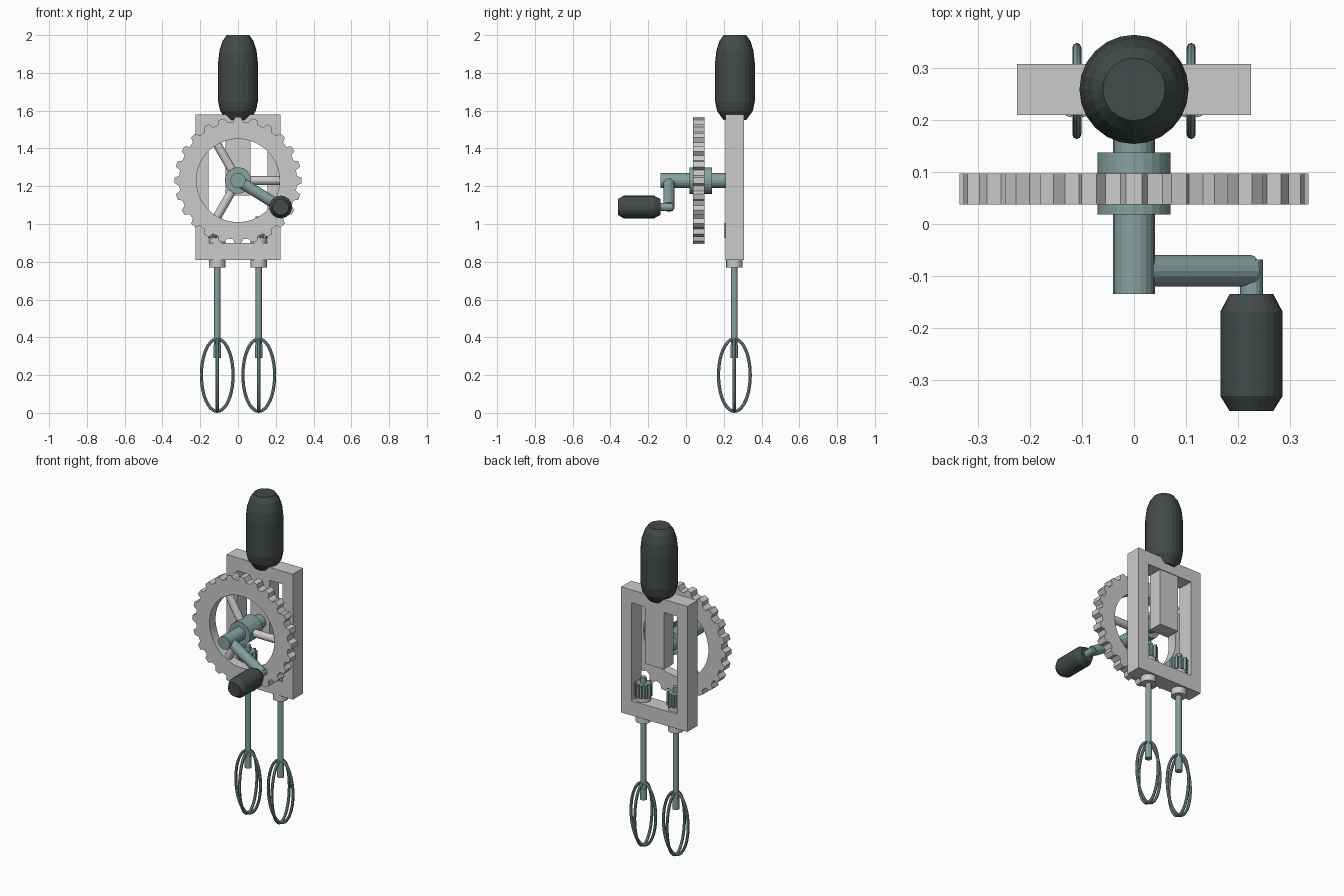
import bpy, bmesh
from math import sin, cos, pi
from mathutils import Vector, Matrix

if "Cube" in bpy.data.objects:
    bpy.data.objects.remove(bpy.data.objects["Cube"])


def material(name, rgb):
    m = bpy.data.materials.new(name)
    m.diffuse_color = (*rgb, 1)
    m.use_nodes = True
    m.node_tree.nodes["Principled BSDF"].inputs["Base Color"].default_value = m.diffuse_color
    return m


STEEL = material("teal_steel", (0.24, 0.36, 0.35))
GRIP = material("dark_grip", (0.055, 0.07, 0.068))


def finish(bm, name, mat=None):
    bmesh.ops.recalc_face_normals(bm, faces=bm.faces)
    me = bpy.data.meshes.new(name)
    bm.to_mesh(me)
    bm.free()
    ob = bpy.data.objects.new(name, me)
    bpy.context.collection.objects.link(ob)
    if mat:
        me.materials.append(mat)
    return ob


def lathe(name, start, end, profile, mat=None, sides=24):
    """Closed turned solid; profile is (fraction along the axis, radius)."""
    a, b = Vector(start), Vector(end)
    rot = (b - a).to_track_quat('Z', 'Y')
    bm = bmesh.new()
    rings = []
    for t, r in profile:
        rings.append([bm.verts.new(a.lerp(b, t) + rot @ Vector(
            (r * cos(2 * pi * i / sides), r * sin(2 * pi * i / sides), 0)))
            for i in range(sides)])
    for p, q in zip(rings, rings[1:]):
        for i in range(sides):
            j = (i + 1) % sides
            bm.faces.new((p[i], p[j], q[j], q[i]))
    bm.faces.new(rings[0])
    bm.faces.new(rings[-1])
    return finish(bm, name, mat)


def rod(name, start, end, r, mat=None, sides=16):
    return lathe(name, start, end, [(0, r), (1, r)], mat, sides)


def plate(name, outer, d0, d1, inner=None, mat=None, upright=True):
    """Extrude an outline, optionally with a matching inner hole."""
    bm = bmesh.new()

    def loop(pts, d):
        return [bm.verts.new((u, d, v) if upright else (u, v, d)) for u, v in pts]

    def bridge(p, q):
        for i in range(len(p)):
            j = (i + 1) % len(p)
            bm.faces.new((p[i], p[j], q[j], q[i]))

    a, b = loop(outer, d0), loop(outer, d1)
    bridge(a, b)
    if inner:
        c, d = loop(inner, d0), loop(inner, d1)
        bridge(c, d)
        bridge(a, c)
        bridge(b, d)
    else:
        bm.faces.new(a)
        bm.faces.new(b)
    return finish(bm, name, mat)


def rect(x0, x1, z0, z1):
    return [(x0, z0), (x1, z0), (x1, z1), (x0, z1)]


def gear(cx, cy, teeth, root, tip):
    """Four outline points per tooth."""
    pts = []
    for i in range(teeth):
        for off, r in ((-0.32, root), (-0.17, tip), (0.17, tip), (0.32, root)):
            a = 2 * pi * (i + off) / teeth
            pts.append((cx + r * cos(a), cy + r * sin(a)))
    return pts


# frame with central bearing post
plate("frame", rect(-0.225, 0.225, 0.81, 1.58), 0.21, 0.308,
      rect(-0.155, 0.155, 0.90, 1.50))
plate("bearing_post", rect(-0.065, 0.065, 1.15, 1.51), 0.214, 0.304)

# top handle
lathe("top_handle", (0, 0.259, 1.55), (0, 0.259, 2.0),
      [(0, 0.06), (0.11, 0.095), (0.22, 0.105), (0.68, 0.105),
       (0.82, 0.098), (0.93, 0.082), (1, 0.06)], GRIP)

# drive wheel: toothed rim, spokes, hub
Z = 1.23
outer = gear(0, Z, 24, 0.312, 0.336)
inner = []
for x, z in outer:
    v = Vector((x, z - Z)).normalized() * 0.22
    inner.append((v.x, v.y + Z))
plate("drive_wheel_rim", outer, 0.038, 0.097, inner)
for k in range(3):
    a = 2 * pi * k / 3
    rod(f"wheel_spoke_{k + 1}", (0.04 * cos(a), 0.068, Z + 0.04 * sin(a)),
        (0.235 * cos(a), 0.068, Z + 0.235 * sin(a)), 0.023, sides=12)
rod("wheel_hub", (0, 0.018, Z), (0, 0.138, Z), 0.07, STEEL, 24)
rod("wheel_axle", (0, -0.135, Z), (0, 0.23, Z), 0.04, STEEL, 20)

# crank
KX, KZ = 0.226, 1.09
rod("crank_arm", (0, -0.09, Z), (KX, -0.09, KZ), 0.03, STEEL)
rod("crank_pin", (KX, -0.068, KZ), (KX, -0.16, KZ), 0.022, STEEL)
lathe("crank_grip", (KX, -0.135, KZ), (KX, -0.36, KZ),
      [(0, 0.042), (0.15, 0.06), (0.87, 0.06), (1, 0.042)], GRIP)

# beaters, one on each side
Y = 0.256
for side, s in (("left", -1), ("right", 1)):
    x = 0.11 * s
    rod(f"{side}_beater_shaft", (x, Y, 0.30), (x, Y, 1.04), 0.017, STEEL)
    rod(f"{side}_beater_ferrule", (x, Y, 0.29), (x, Y, 0.36), 0.02, STEEL)
    rod(f"{side}_lower_collar", (x, Y, 0.77), (x, Y, 0.82), 0.043, None, 20)
    rod(f"{side}_upper_collar", (x, Y, 0.89), (x, Y, 0.925), 0.043, None, 20)
    plate(f"{side}_pinion", gear(x, Y, 10, 0.038, 0.052), 0.925, 1.005,
          mat=STEEL, upright=False)
    # two crossed oval wire loops
    for k in range(2):
        bpy.ops.mesh.primitive_torus_add(
            major_radius=1, minor_radius=0.1, major_segments=40, minor_segments=8)
        ob = bpy.context.object
        ob.name = f"{side}_beater_loop_{k + 1}"
        bm = bmesh.new()
        n, m, w = 40, 8, 0.0085
        rings = []
        for i in range(n):
            t = 2 * pi * i / n
            c = Vector((0.084 * cos(t), 0, 0.1915 * sin(t)))
            nrm = Vector((cos(t) / 0.084, 0, sin(t) / 0.1915)).normalized()
            rings.append([bm.verts.new(c + w * (cos(2 * pi * j / m) * nrm
                          + sin(2 * pi * j / m) * Vector((0, 1, 0)))) for j in range(m)])
        for i in range(n):
            p, q = rings[i], rings[(i + 1) % n]
            for j in range(m):
                bm.faces.new((p[j], p[(j + 1) % m], q[(j + 1) % m], q[j]))
        bmesh.ops.recalc_face_normals(bm, faces=bm.faces)
        bm.transform(Matrix.Translation((x, Y, 0.2)) @ Matrix.Rotation(k * pi / 2, 4, 'Z'))
        ob.location = (0, 0, 0)
        bm.to_mesh(ob.data)
        bm.free()
        ob.data.materials.append(STEEL)
